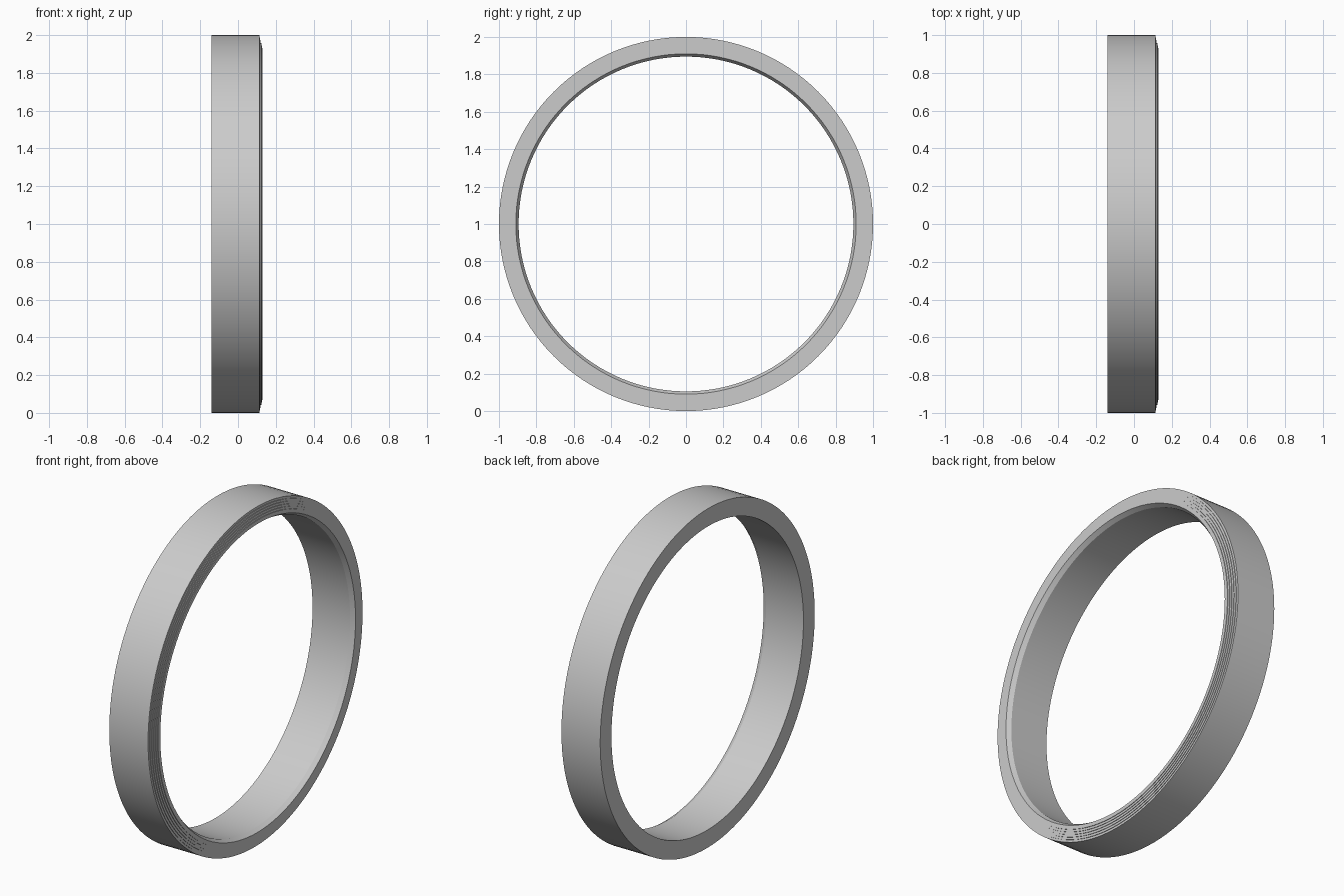
import bpy, bmesh, math

if "Cube" in bpy.data.objects:
    bpy.data.objects.remove(bpy.data.objects["Cube"])

SEGMENTS = 128

# Ring cross-section as (x, radius): plain back, terraced front, flared inner lip
profile = [(-0.14, 0.895), (-0.14, 1.0)]
steps = 6
for i in range(steps):
    x = 0.113 + i * 0.0034
    outer = 1.0 - i * 0.0135
    inner = outer - 0.0135 if i < steps - 1 else 0.91
    profile += [(x, outer), (x, inner)]
profile.append((0.105, 0.895))

# Spin the cross-section around the x axis
bm = bmesh.new()
rings = []
for k in range(SEGMENTS):
    a = 2 * math.pi * k / SEGMENTS
    rings.append([bm.verts.new((x, r * math.cos(a), 1 + r * math.sin(a)))
                  for x, r in profile])
n = len(profile)
for k in range(SEGMENTS):
    a, b = rings[k], rings[(k + 1) % SEGMENTS]
    for j in range(n):
        m = (j + 1) % n
        bm.faces.new((a[j], a[m], b[m], b[j]))
bmesh.ops.recalc_face_normals(bm, faces=bm.faces)

mesh = bpy.data.meshes.new("stepped_ring")
bm.to_mesh(mesh)
bm.free()
ring = bpy.data.objects.new("stepped_ring", mesh)
bpy.context.collection.objects.link(ring)

# Smooth round surfaces, sharp step edges
bpy.context.view_layer.objects.active = ring
ring.select_set(True)
bpy.ops.object.shade_smooth_by_angle(angle=math.radians(25))
